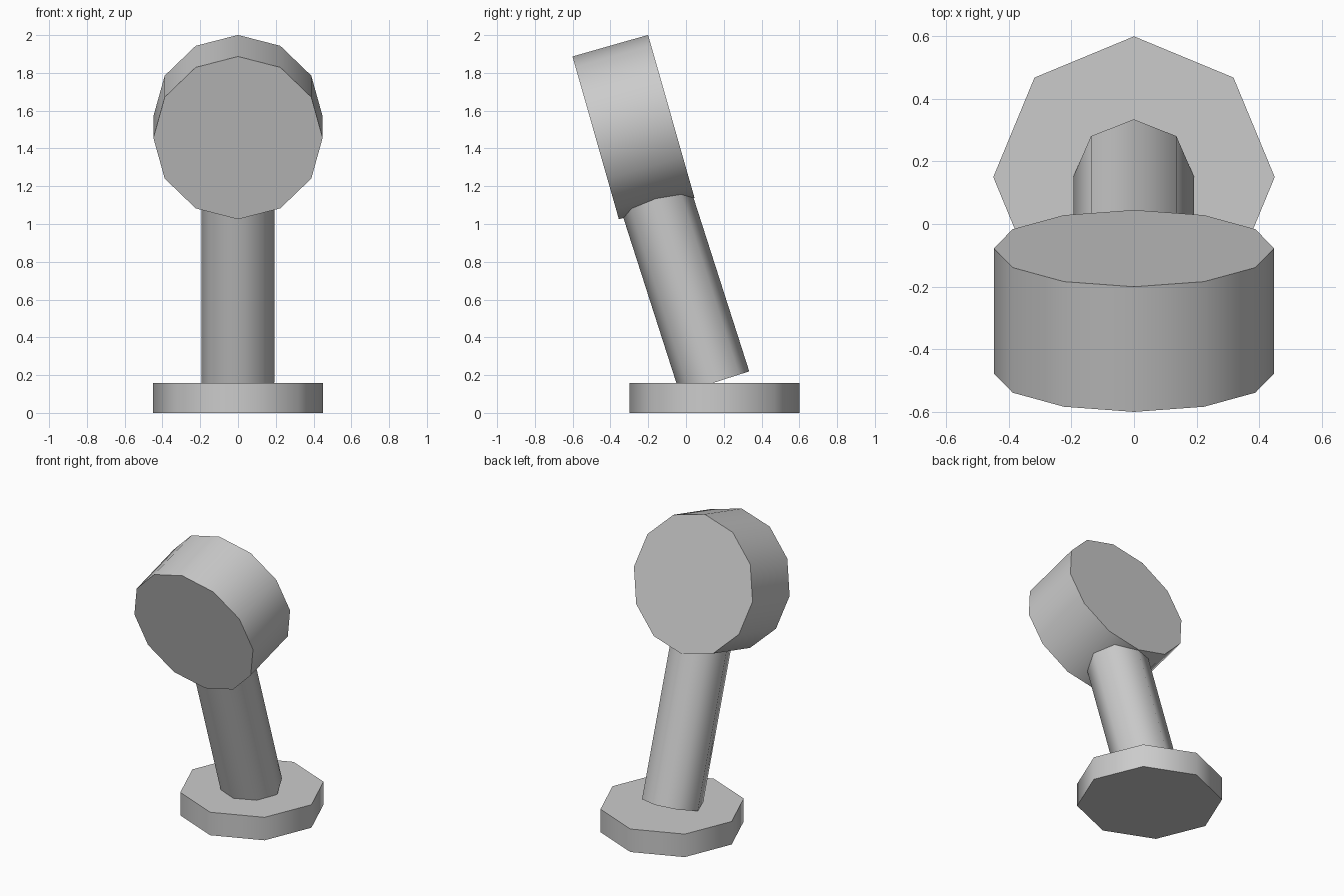
import bpy
import math

cube = bpy.data.objects.get("Cube")
if cube:
    bpy.data.objects.remove(cube, do_unlink=True)

grey = bpy.data.materials.new("plain grey")
grey.use_nodes = True
grey.diffuse_color = (0.6, 0.6, 0.6, 1)
grey.node_tree.nodes["Principled BSDF"].inputs["Base Color"].default_value = (0.6, 0.6, 0.6, 1)


def disc(name, sides, radius, depth, location, tilt=0):
    """Capped cylinder tilted about x, with smooth sides and sharp rims."""
    bpy.ops.mesh.primitive_cylinder_add(
        vertices=sides, radius=radius, depth=depth,
        location=location, rotation=(math.radians(tilt), 0, 0))
    obj = bpy.context.object
    obj.name = name
    obj.data.materials.append(grey)
    bpy.ops.object.shade_smooth_by_angle(angle=math.radians(60))
    return obj


# Eight-sided foot plate
disc("base", 8, 0.45, 0.157, (0, 0.15, 0.0785))

# Leaning post, its lower rim sunk into the base and its top inside the head
lean = 17.8
length = 1.2
foot_y, foot_z = 0.151, 0.161
a = math.radians(lean)
disc("post", 8, 0.193, length,
     (-0.001, foot_y - math.sin(a) * length / 2, foot_z + math.cos(a) * length / 2), lean)

# Twelve-sided drum head facing forward and slightly down
disc("head", 12, 0.448, 0.416, (0, -0.278, 1.513), 90 + 15.9)
